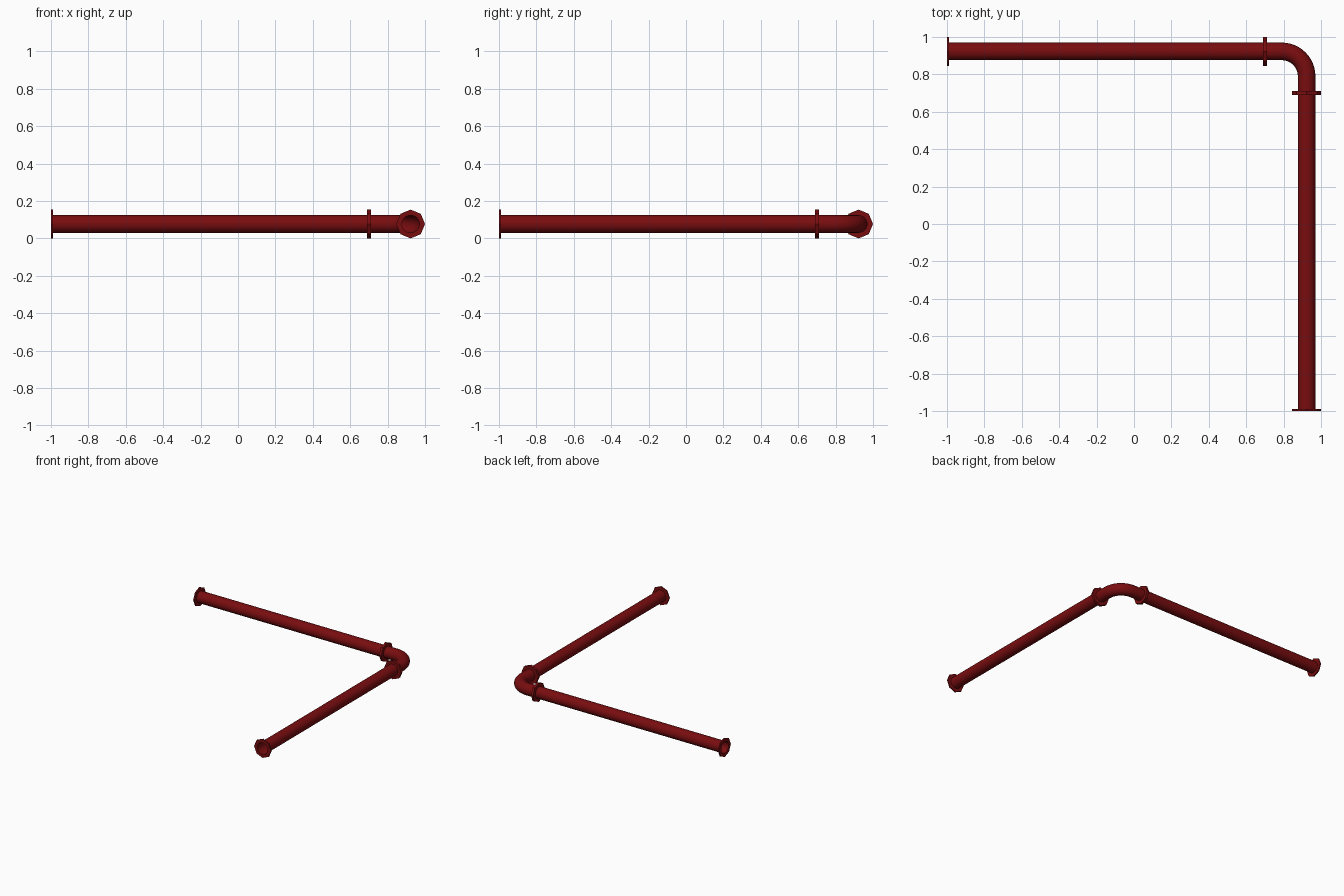
import bpy, bmesh, math
from mathutils import Vector

if "Cube" in bpy.data.objects:
    bpy.data.objects.remove(bpy.data.objects["Cube"])

AXIS, Z = 0.923, 0.077            # pipe centre line offset and height
R, FLANGE_R, FLANGE_T = 0.047, 0.077, 0.01
JOINT, BEND = 0.70, 0.133         # joint position, elbow radius
SIDES = 24

red = bpy.data.materials.new("dark_red_paint")
red.diffuse_color = (0.19, 0.004, 0.005, 1)
red.use_nodes = True
red.node_tree.nodes["Principled BSDF"].inputs["Base Color"].default_value = red.diffuse_color


def finish(name, bm, smooth):
    bmesh.ops.recalc_face_normals(bm, faces=bm.faces)
    me = bpy.data.meshes.new(name)
    bm.to_mesh(me)
    bm.free()
    for p in me.polygons:
        p.use_smooth = smooth
    me.materials.append(red)
    ob = bpy.data.objects.new(name, me)
    bpy.context.collection.objects.link(ob)


def tube(name, stations):
    """Open tube through (point, direction) stations lying in a flat plane."""
    bm = bmesh.new()
    rings = []
    for p, d in stations:
        side = Vector((-d.y, d.x, 0))
        rings.append([bm.verts.new(p + R * (side * math.cos(a) + Vector((0, 0, 1)) * math.sin(a)))
                      for a in (2 * math.pi * i / SIDES for i in range(SIDES))])
    for a, b in zip(rings, rings[1:]):
        for i in range(SIDES):
            j = (i + 1) % SIDES
            bm.faces.new((a[i], a[j], b[j], b[i]))
    finish(name, bm, True)


def flange(name, start, d):
    """Octagonal plate with a round bore, extruded along d."""
    bm = bmesh.new()
    side, up = Vector((-d.y, d.x, 0)), Vector((0, 0, 1))

    def ring(r, off, octagon):
        out = []
        for i in range(SIDES):
            a = 2 * math.pi * i / SIDES
            k = r
            if octagon:       # straight edges between the eight corners
                k *= math.cos(math.pi / 8) / math.cos(a % (math.pi / 4) - math.pi / 8)
            out.append(bm.verts.new(start + d * off + k * (side * math.cos(a) + up * math.sin(a))))
        return out

    loops = [ring(R, 0, False), ring(FLANGE_R, 0, True),
             ring(FLANGE_R, FLANGE_T, True), ring(R, FLANGE_T, False)]
    for a, b in zip(loops, loops[1:] + loops[:1]):
        for i in range(SIDES):
            j = (i + 1) % SIDES
            bm.faces.new((a[i], a[j], b[j], b[i]))
    finish(name, bm, False)


X, Y = Vector((1, 0, 0)), Vector((0, 1, 0))

# Two straight pipes with flanges at their ends and at the elbow joints
for name, d, base in (("back_pipe", X, Vector((0, AXIS, Z))),
                      ("side_pipe", Y, Vector((AXIS, 0, Z)))):
    tube(name, [(base - d, d), (base + d * JOINT, d)])
    flange(name + "_end_flange", base - d, d)
    flange(name + "_joint_flange", base + d * (JOINT - FLANGE_T), d)
    flange(name + "_elbow_flange", base + d * JOINT, d)

# Elbow: short straight, quarter bend, short straight
c = AXIS - BEND
path = [(Vector((JOINT, AXIS, Z)), X)]
for i in range(13):
    a = math.pi / 2 * (1 - i / 12)
    path.append((Vector((c + BEND * math.cos(a), c + BEND * math.sin(a), Z)),
                 Vector((math.sin(a), -math.cos(a), 0))))
path.append((Vector((AXIS, JOINT, Z)), -Y))
tube("elbow", path)
